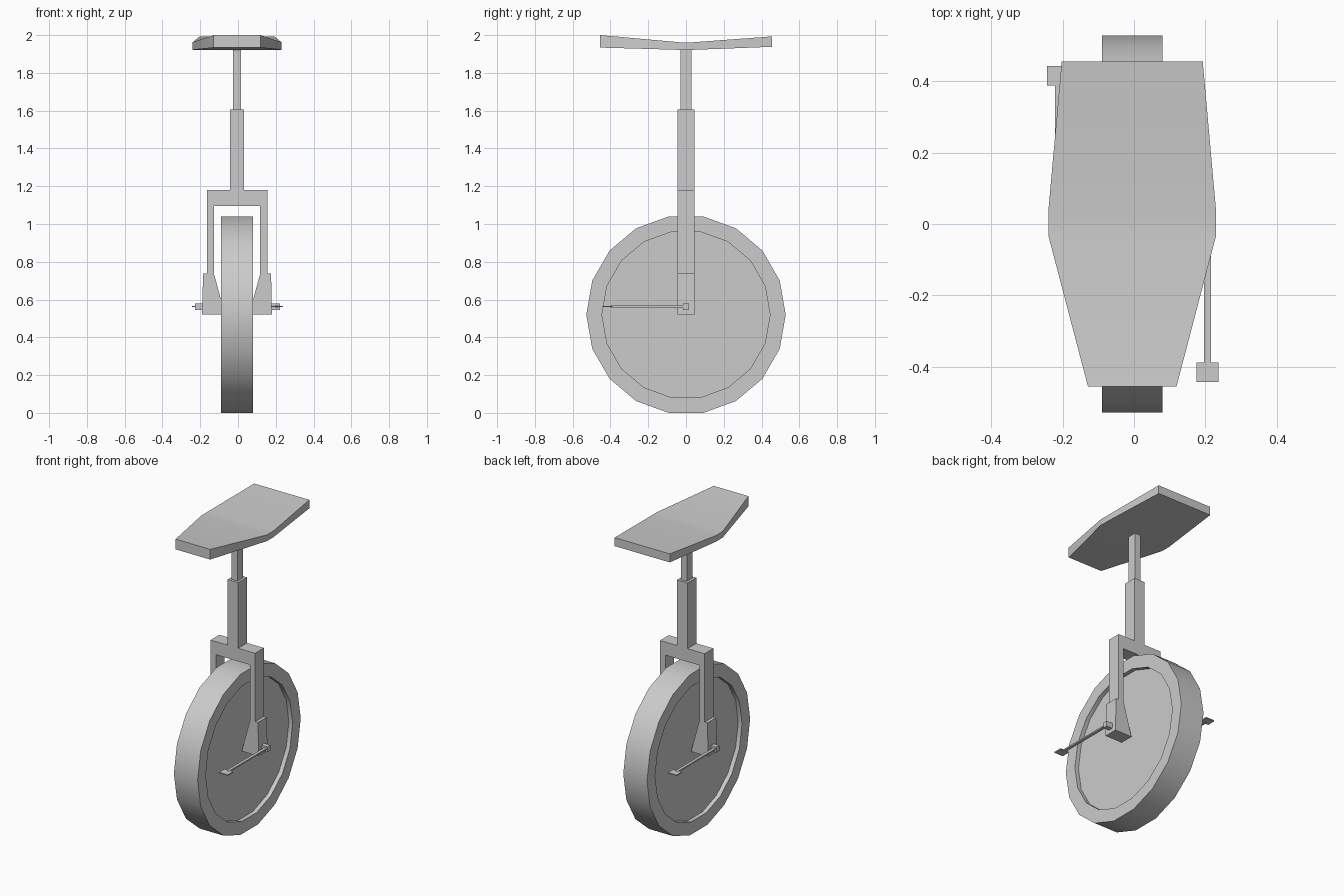
import bpy, bmesh, math

if "Cube" in bpy.data.objects:
    bpy.data.objects.remove(bpy.data.objects["Cube"])

CX = -0.005          # centre line of frame and wheel
HUB = 0.52           # wheel centre height


def finish(bm, name, smooth=None):
    bmesh.ops.recalc_face_normals(bm, faces=bm.faces)
    me = bpy.data.meshes.new(name)
    bm.to_mesh(me)
    bm.free()
    ob = bpy.data.objects.new(name, me)
    bpy.context.collection.objects.link(ob)
    if smooth:
        bpy.ops.object.select_all(action='DESELECT')
        ob.select_set(True)
        bpy.context.view_layer.objects.active = ob
        bpy.ops.object.shade_smooth_by_angle(angle=math.radians(smooth))
    return ob


def loft(name, rings, smooth=None, caps=True):
    """Bridge matching rings of points, optionally capping both ends."""
    bm = bmesh.new()
    rows = [[bm.verts.new(p) for p in r] for r in rings]
    n = len(rows[0])
    for a, b in zip(rows, rows[1:]):
        for i in range(n):
            j = (i + 1) % n
            bm.faces.new((a[i], a[j], b[j], b[i]))
    if caps:
        bm.faces.new(rows[0])
        bm.faces.new(rows[-1])
    return finish(bm, name, smooth)


def box(name, x0, x1, y0, y1, z0, z1):
    return loft(name, [[(x0, y0, z), (x1, y0, z), (x1, y1, z), (x0, y1, z)] for z in (z0, z1)])


def extrude_y(name, profile, half):
    return loft(name, [[(x, y, z) for x, z in profile] for y in (-half, half)])


# wheel: 18-sided tyre with a recessed disc on each side
sides = 18
section = [(-0.058, 0.445), (-0.085, 0.445), (-0.085, 0.528),
           (0.085, 0.528), (0.085, 0.445), (0.058, 0.445)]
loft("wheel", [[(CX + x, r * math.cos(math.tau * i / sides), HUB + r * math.sin(math.tau * i / sides))
                for i in range(sides)] for x, r in section], smooth=30)

# fork: one outline, right half mirrored to the left
half = [(0.063, 0.52), (0.185, 0.52), (0.18, 0.737), (0.16, 0.737), (0.16, 1.18)]
inner = [(0.122, 1.095), (0.122, 0.735)]
outline = half + [(-x, z) for x, z in reversed(half)]
outline += [(-x, z) for x, z in reversed(inner)] + inner
extrude_y("fork", [(CX + x, z) for x, z in outline], 0.045)

# seat posts
box("seat_tube", CX - 0.038, CX + 0.038, -0.045, 0.045, 1.18, 1.605)
box("seat_post", CX - 0.022, CX + 0.022, -0.029, 0.029, 1.605, 1.93)

# seat: stations along y as (y, half width, bottom, top)
stations = [(-0.455, 0.124, 1.934, 2.0), (-0.032, 0.235, 1.922, 1.962),
            (0.035, 0.235, 1.922, 1.962), (0.455, 0.1975, 1.938, 1.993)]
loft("seat", [[(CX - w, y, b), (CX + w, y, b), (CX + w, y, t), (CX - w, y, t)]
              for y, w, b, t in stations], smooth=20)

# axle stubs, cranks and pedals, turned half a revolution on the left
for side, s in (("right", 1), ("left", -1)):
    parts = (("axle", 0.175, 0.225, -0.015, 0.015, 0.545, 0.58),
             ("crank", 0.199, 0.218, -0.40, 0.0, 0.559, 0.568),
             ("pedal", 0.178, 0.24, -0.443, -0.388, 0.560, 0.567))
    for name, x0, x1, y0, y1, z0, z1 in parts:
        box(f"{side}_{name}", s * x0 - 0.003, s * x1 - 0.003, s * y0, s * y1, z0, z1)
